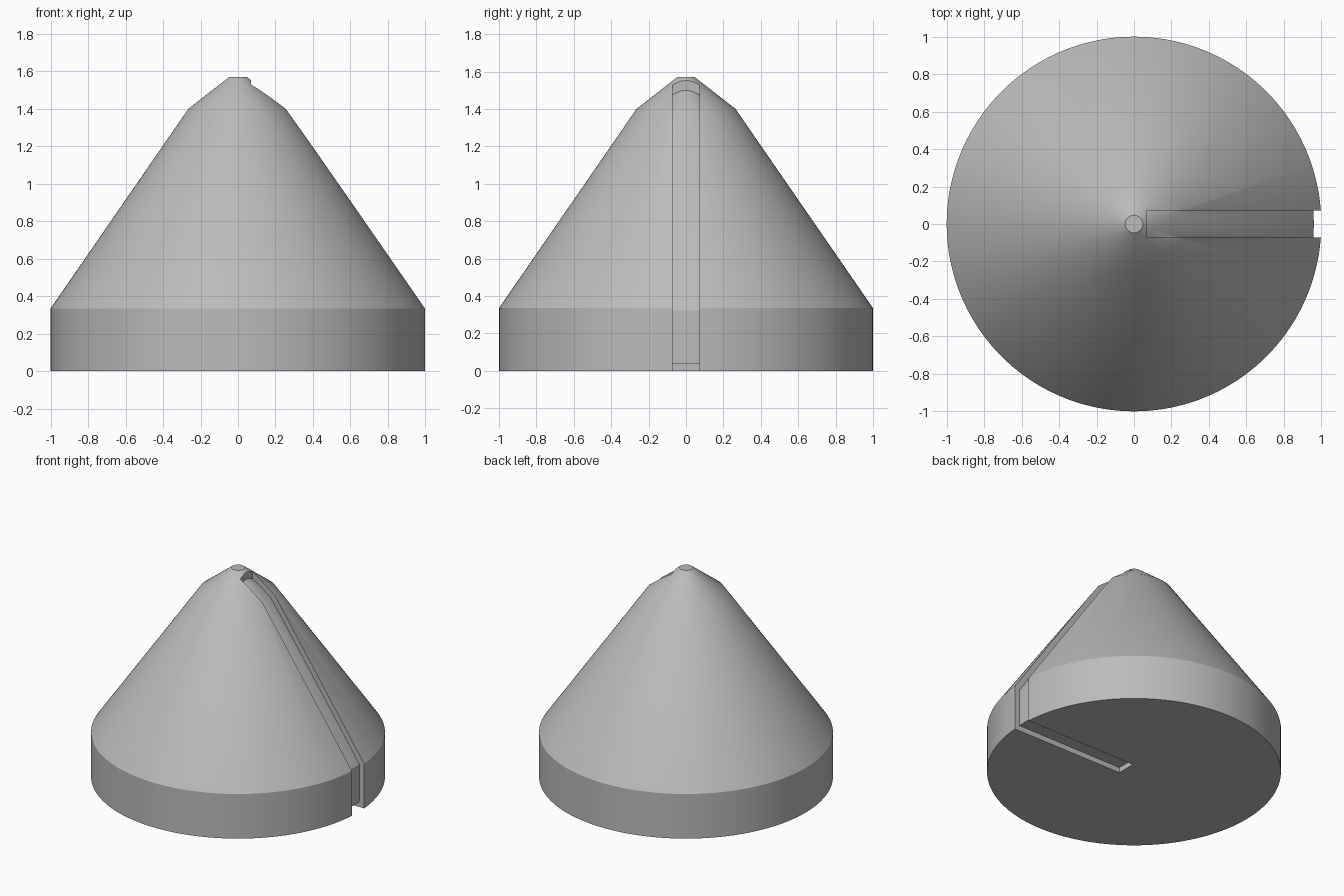
import bpy, bmesh, math
from mathutils import Matrix

cube = bpy.data.objects.get("Cube")
if cube:
    bpy.data.objects.remove(cube, do_unlink=True)

SEGMENTS = 160


def add_object(name, bm):
    bmesh.ops.recalc_face_normals(bm, faces=bm.faces)
    mesh = bpy.data.meshes.new(name)
    bm.to_mesh(mesh)
    bm.free()
    obj = bpy.data.objects.new(name, mesh)
    bpy.context.collection.objects.link(obj)
    return obj


def turned_solid(name, profile):
    """Stack rings of the profile and close both ends."""
    bm = bmesh.new()
    rings = []
    for radius, z in profile:
        rings.append([bm.verts.new((radius * math.cos(a), radius * math.sin(a), z))
                      for a in (math.tau * i / SEGMENTS for i in range(SEGMENTS))])
    for low, high in zip(rings, rings[1:]):
        for i in range(SEGMENTS):
            j = (i + 1) % SEGMENTS
            bm.faces.new((low[i], low[j], high[j], high[i]))
    bm.faces.new(rings[0][::-1])
    bm.faces.new(rings[-1])
    return add_object(name, bm)


def cut(target, tool):
    mod = target.modifiers.new("cut", "BOOLEAN")
    mod.operation = "DIFFERENCE"
    mod.solver = "EXACT"
    mod.object = tool
    bpy.ops.object.select_all(action="DESELECT")
    bpy.context.view_layer.objects.active = target
    target.select_set(True)
    bpy.ops.object.modifier_apply(modifier=mod.name)
    bpy.data.objects.remove(tool, do_unlink=True)


# Body: short drum, long cone and blunt tip
body = turned_solid("cone_body", [(1, 0), (1, 0.335), (0.265, 1.4), (0.047, 1.57)])

# Groove cutter: a slab hollowed by a slightly smaller core
core = turned_solid("groove_core", [(0.96, 0.04), (0.96, 0.322), (0.236, 1.372), (0.047, 1.517)])
bm = bmesh.new()
bmesh.ops.create_cube(bm, size=1, matrix=Matrix.Translation((0.62, 0, 0.8)) @ Matrix.Diagonal((1.1, 0.144, 2, 1)))
slab = add_object("groove_cutter", bm)
slab.hide_render = core.hide_render = True
cut(slab, core)
cut(body, slab)

# Plain grey finish
grey = bpy.data.materials.new("grey")
grey.use_nodes = True
colour = (0.5, 0.5, 0.5, 1)
grey.diffuse_color = colour
grey.node_tree.nodes["Principled BSDF"].inputs["Base Color"].default_value = colour
body.data.materials.clear()
body.data.materials.append(grey)
for face in body.data.polygons:
    face.material_index = 0

bpy.ops.object.select_all(action="DESELECT")
bpy.context.view_layer.objects.active = body
body.select_set(True)
bpy.ops.object.shade_smooth_by_angle(angle=math.radians(30))
